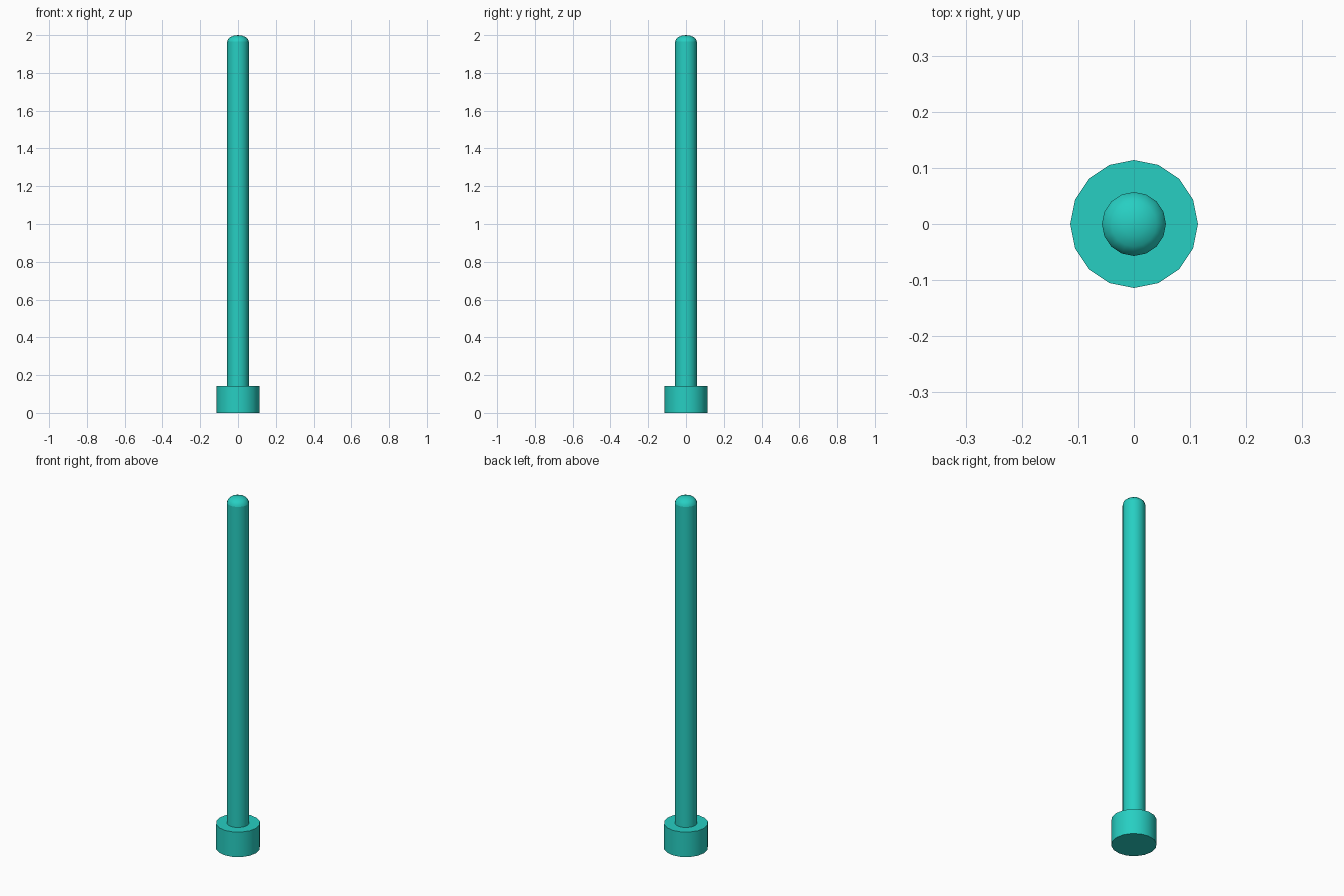
import bpy

if "Cube" in bpy.data.objects:
    bpy.data.objects.remove(bpy.data.objects["Cube"])

SIDES = 16
BASE_R, BASE_H = 0.114, 0.142
POST_R, DOME_Z, TOP = 0.057, 1.965, 2.0

mat = bpy.data.materials.new("teal")
mat.diffuse_color = (0.02, 0.62, 0.54, 1)
mat.use_nodes = True
mat.node_tree.nodes["Principled BSDF"].inputs["Base Color"].default_value = mat.diffuse_color


def finish(name):
    obj = bpy.context.object
    obj.name = name
    obj.data.materials.append(mat)
    bpy.ops.object.transform_apply(location=False, rotation=False, scale=True)
    bpy.ops.object.shade_smooth_by_angle()
    return obj


def cylinder(name, radius, z0, z1):
    bpy.ops.mesh.primitive_cylinder_add(vertices=SIDES, radius=radius, depth=z1 - z0,
                                        location=(0, 0, (z0 + z1) / 2))
    return finish(name)


# Wide foot and slim post
cylinder("base", BASE_R, 0, BASE_H)
cylinder("post", POST_R, BASE_H, DOME_Z)

# Flattened rounded cap, lower half hidden in the post
bpy.ops.mesh.primitive_uv_sphere_add(segments=SIDES, ring_count=8, radius=1,
                                     location=(0, 0, DOME_Z))
bpy.context.object.scale = (POST_R, POST_R, TOP - DOME_Z)
finish("rounded_cap")
